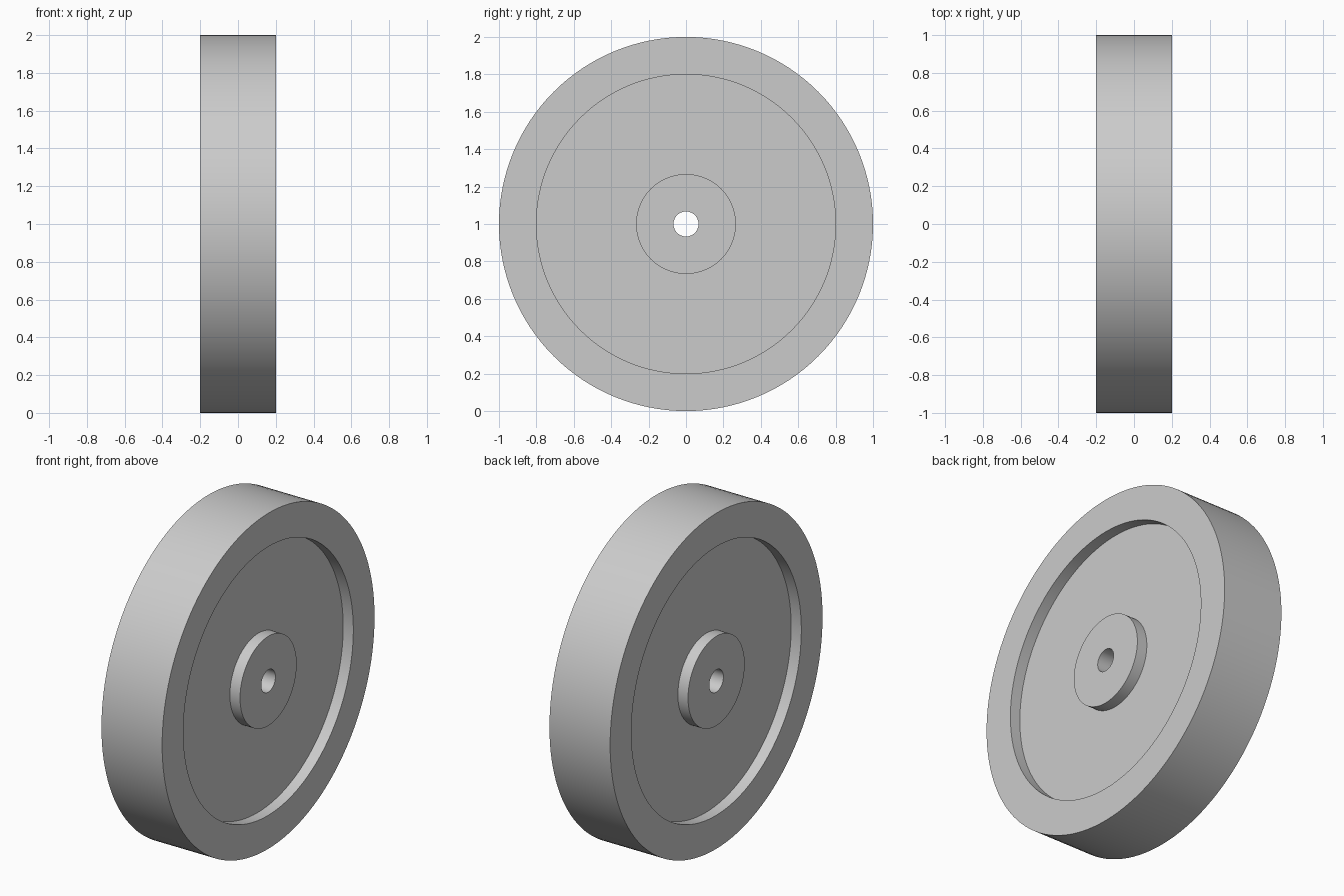
import bpy, bmesh, math
from mathutils import Matrix

cube = bpy.data.objects.get("Cube")
if cube:
    bpy.data.objects.remove(cube, do_unlink=True)

SEGMENTS = 128
UNIT = 1 / 15
HALF_WIDTH = 3 * UNIT
FLOOR = 2 * UNIT                      # half thickness of the recessed web
BORE, HUB, RIM, TREAD = UNIT, 4 * UNIT, 12 * UNIT, 1.0

grey = bpy.data.materials.new("grey")
grey.use_nodes = True
colour = (0.6, 0.6, 0.6, 1)
grey.diffuse_color = colour
grey.node_tree.nodes["Principled BSDF"].inputs["Base Color"].default_value = colour

# Half section of the wheel as (x, radius), mirrored to the other side
half = [(HALF_WIDTH, BORE), (HALF_WIDTH, HUB), (FLOOR, HUB),
        (FLOOR, RIM), (HALF_WIDTH, RIM), (HALF_WIDTH, TREAD)]
section = half + [(-x, r) for x, r in reversed(half)]

# Turn the closed section around the axle
bm = bmesh.new()
verts = [bm.verts.new((x, 0, r)) for x, r in section]
edges = [bm.edges.new((v, verts[i - 1])) for i, v in enumerate(verts)]
bmesh.ops.spin(bm, geom=verts + edges, cent=(0, 0, 0), axis=(1, 0, 0),
               angle=math.tau, steps=SEGMENTS, use_merge=True)
bmesh.ops.remove_doubles(bm, verts=bm.verts, dist=0.0001)
bmesh.ops.recalc_face_normals(bm, faces=bm.faces)
bmesh.ops.transform(bm, matrix=Matrix.Translation((0, 0, TREAD)), verts=bm.verts)

mesh = bpy.data.meshes.new("wheel")
bm.to_mesh(mesh)
bm.free()
mesh.materials.append(grey)
wheel = bpy.data.objects.new("wheel", mesh)
bpy.context.collection.objects.link(wheel)

# Smooth round surfaces with crisp rims
bpy.context.view_layer.objects.active = wheel
wheel.select_set(True)
bpy.ops.object.shade_smooth_by_angle(angle=math.radians(30))
